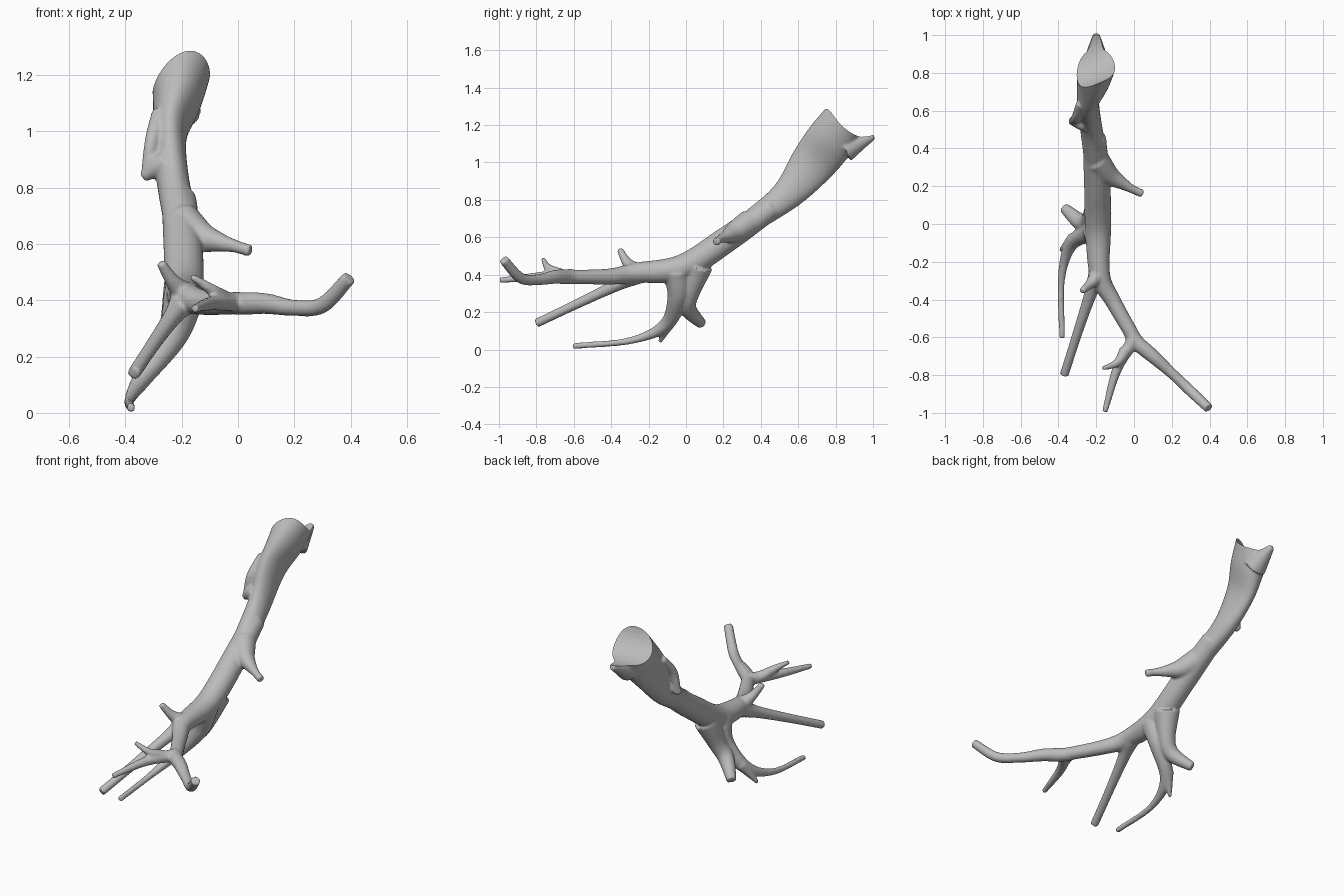
import bpy, bmesh, math
from mathutils import Vector

if "Cube" in bpy.data.objects:
    bpy.data.objects.remove(bpy.data.objects["Cube"])

bark = bpy.data.materials.new("grey_bark")
bark.diffuse_color = (0.5, 0.5, 0.5, 1)
bark.use_nodes = True
bark.node_tree.nodes["Principled BSDF"].inputs["Base Color"].default_value = bark.diffuse_color


def catmull(pts, steps=8):
    """Smooth a list of points of any length."""
    v = [Vector(p) for p in pts]
    v = [2 * v[0] - v[1]] + v + [2 * v[-1] - v[-2]]
    out = []
    for i in range(1, len(v) - 2):
        a, b, c, d = v[i - 1:i + 3]
        for s in range(steps):
            t = s / steps
            out.append(0.5 * (2 * b + (c - a) * t + (2 * a - 5 * b + 4 * c - d) * t * t
                              + (3 * b - a - 3 * c + d) * t ** 3))
    return out + [v[-2]]


def skin(bm, rings):
    """Join rings of points into a closed tube with flat ends."""
    rings = [[bm.verts.new(p) for p in ring] for ring in rings]
    n = len(rings[0])
    for a, b in zip(rings, rings[1:]):
        for k in range(n):
            m = (k + 1) % n
            bm.faces.new((a[k], a[m], b[m], b[k]))
    bm.faces.new(rings[0][::-1])
    bm.faces.new(rings[-1])


def tube(bm, *pts, sides=20):
    """Round tube along smoothed (x, y, z, radius) points."""
    path = catmull(pts)
    pos = [p.to_3d() for p in path]
    rings, side = [], None
    for i, p in enumerate(path):
        t = (pos[min(i + 1, len(pos) - 1)] - pos[max(i - 1, 0)]).normalized()
        side = t.orthogonal() if side is None else side - t * side.dot(t)
        side.normalize()
        up = t.cross(side)
        rings.append([pos[i] + p[3] * (side * math.cos(k * math.tau / sides)
                      + up * math.sin(k * math.tau / sides)) for k in range(sides)])
    skin(bm, rings)


def make_object(name, bm):
    bmesh.ops.recalc_face_normals(bm, faces=bm.faces)
    me = bpy.data.meshes.new(name)
    bm.to_mesh(me)
    bm.free()
    me.materials.append(bark)
    ob = bpy.data.objects.new(name, me)
    bpy.context.collection.objects.link(ob)
    return ob


bm = bmesh.new()
# main limb
tube(bm, (-.21, .46, .76, .062), (-.195, .22, .59, .07), (-.19, -.02, .44, .069),
     (-.18, -.27, .41, .054), (-.11, -.41, .39, .043), (.01, -.62, .388, .037))
# long right fork
tube(bm, (-.045, -.52, .387, .034), (.01, -.62, .388, .04), (.1, -.70, .388, .037),
     (.2, -.79, .373, .029), (.3, -.885, .383, .029), (.395, -.975, .48, .026))
# left fork and its twig
tube(bm, (0, -.61, .395, .037), (-.09, -.77, .39, .026), (-.155, -.995, .37, .015))
tube(bm, (-.045, -.67, .40, .034), (-.09, -.735, .435, .022), (-.165, -.765, .485, .012))
# short upper stub
tube(bm, (-.18, -.26, .41, .052), (-.23, -.315, .465, .028), (-.275, -.355, .535, .017))
# straight lower branch
tube(bm, (-.19, -.26, .40, .052), (-.23, -.37, .345, .034), (-.30, -.58, .245, .026), (-.37, -.80, .14, .024))
# drooping bottom branch
tube(bm, (-.19, -.05, .42, .075), (-.23, -.045, .28, .055), (-.335, -.11, .13, .036),
     (-.385, -.3, .047, .019), (-.38, -.605, .018, .016))
# back edge of that branch and its cut knob
tube(bm, (-.19, .07, .45, .075), (-.23, .02, .3, .052), (-.28, .01, .22, .046), (-.37, .085, .135, .028))
# small thorn
tube(bm, (-.32, -.08, .16, .037), (-.39, -.14, .04, .01))
# right-hand side stub with a wide root
tube(bm, (-.2, .34, .68, .07), (-.14, .265, .63, .058), (-.07, .22, .607, .036),
     (-.01, .185, .592, .023), (.045, .16, .575, .022))
# broken knot on the left and the torn ridge above it
tube(bm, (-.25, .53, .89, .045), (-.295, .54, .87, .036), (-.338, .545, .835, .018))
tube(bm, (-.325, .545, .85, .02), (-.305, .565, .97, .026), (-.28, .64, 1.07, .026))

# flattened upper trunk, flaring toward the break
spine = [Vector(p) for p in ((-.203, .36, .69), (-.231, .54, .825), (-.242, .67, .985),
                             (-.215, .765, 1.11), (-.2, .855, 1.235), (-.19, .93, 1.34))]
radii = [(.064, .066), (.058, .085), (.06, .12), (.087, .13), (.11, .118), (.12, .11)]
out = Vector((0, -.80, .60))
rings = []
for x, y, z, rx, rn in catmull([(*p, *r) for p, r in zip(spine, radii)], 5):
    rings.append([Vector((x, y, z)) + Vector((rx * math.cos(a), 0, 0)) + out * rn * math.sin(a)
                  for a in (k * math.tau / 36 for k in range(36))])
skin(bm, rings)
# thin lip behind the break
tube(bm, (-.2, .85, 1.07, .07), (-.2, .93, 1.11, .045), (-.2, 1.005, 1.14, .018))

# fuse everything into one skin with soft webbed joints
raw = make_object("raw_branch", bm)
rm = raw.modifiers.new("fuse", 'REMESH')
rm.mode = 'VOXEL'
rm.voxel_size = 0.007
sm = raw.modifiers.new("soften", 'SMOOTH')
sm.factor = 0.5
sm.iterations = 8

# round cutter that scoops out the concave break at the top
axis = Vector((.21, .09, .03)).normalized()
centre = Vector((-.09, .98, 1.33))
u = axis.orthogonal().normalized()
w = axis.cross(u)
bm = bmesh.new()
skin(bm, [[centre + axis * s + .18 * (u * math.cos(a) + w * math.sin(a))
           for a in (k * math.tau / 48 for k in range(48))] for s in (-.5, .4)])
cutter = make_object("break_cutter", bm)
cutter.hide_render = True
cut = raw.modifiers.new("break", 'BOOLEAN')
cut.operation = 'DIFFERENCE'
cut.solver = 'EXACT'
cut.object = cutter

# bake the modifiers, then keep the break edge sharp
deps = bpy.context.evaluated_depsgraph_get()
mesh = bpy.data.meshes.new_from_object(raw.evaluated_get(deps))
mesh.materials.clear()
mesh.materials.append(bark)
mesh.polygons.foreach_set("material_index", [0] * len(mesh.polygons))
mesh.polygons.foreach_set("use_smooth", [True] * len(mesh.polygons))
mesh.set_sharp_from_angle(angle=math.radians(40))
branch = bpy.data.objects.new("branch", mesh)
bpy.context.collection.objects.link(branch)
for ob in (raw, cutter):
    bpy.data.objects.remove(ob)
